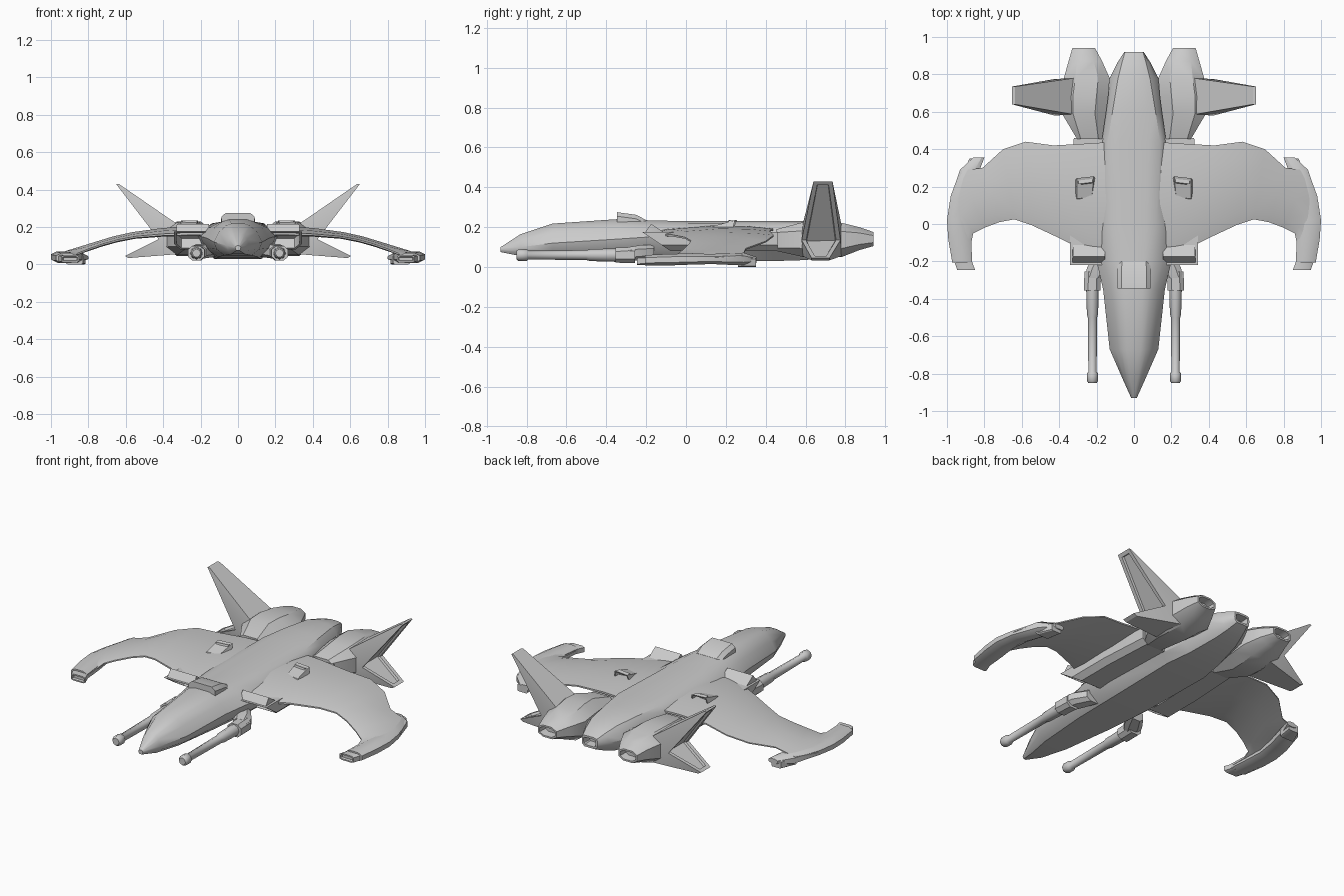
import bpy, bmesh, math

if "Cube" in bpy.data.objects:
    bpy.data.objects.remove(bpy.data.objects["Cube"])


def finish(bm, name, mirror=False, angle=32):
    bmesh.ops.recalc_face_normals(bm, faces=bm.faces[:])
    me = bpy.data.meshes.new(name)
    bm.to_mesh(me)
    bm.free()
    ob = bpy.data.objects.new(name, me)
    bpy.context.collection.objects.link(ob)
    if mirror:
        ob.modifiers.new("mirror", 'MIRROR')
    bpy.ops.object.select_all(action='DESELECT')
    ob.select_set(True)
    bpy.context.view_layer.objects.active = ob
    bpy.ops.object.shade_smooth_by_angle(angle=math.radians(angle))
    return ob


def pocket(bm, faces, rim, depth):
    """Sink a rimmed recess into a group of faces."""
    bmesh.ops.recalc_face_normals(bm, faces=bm.faces[:])
    bmesh.ops.inset_region(bm, faces=faces, thickness=rim, use_even_offset=True)
    bmesh.ops.inset_region(bm, faces=faces, thickness=0.004, depth=-depth)


def loft(name, rings, mirror=False, angle=32, hole_end=None, hole_start=None):
    """Skin a list of equal-length point rings; holes are (rim, depth)."""
    bm = bmesh.new()
    vs = [[bm.verts.new(p) for p in r] for r in rings]
    n = len(vs[0])
    for a, b in zip(vs, vs[1:]):
        for i in range(n):
            j = (i + 1) % n
            bm.faces.new((a[i], a[j], b[j], b[i]))
    start, end = bm.faces.new(vs[0]), bm.faces.new(vs[-1])
    for f, h in ((start, hole_start), (end, hole_end)):
        if h:
            pocket(bm, [f], *h)
    return finish(bm, name, mirror, angle)


def box_ring(y, x0, x1, z0, z1, c=0.25):
    """Chamfered rectangle across the y axis."""
    cx, cz = (x1 - x0) * c, (z1 - z0) * c
    return [(x0 + cx, y, z0), (x1 - cx, y, z0), (x1, y, z0 + cz), (x1, y, z1 - cz),
            (x1 - cx, y, z1), (x0 + cx, y, z1), (x0, y, z1 - cz), (x0, y, z0 + cz)]


def hull_ring(y, wt, wm, wb, zt, zm, zb):
    """Fuselage section: crown, shoulder, widest line, keel."""
    h = zt - zm
    half = [(wt * .55, zt), (wt, zt - h * .12), ((wt + wm) / 2 + wm * .03, zm + h * .55),
            (wm, zm), (wm * .6 + wb * .4, zm * .45 + zb * .55), (wb * .8, zb)]
    return [(x, y, z) for x, z in half] + [(-x, y, z) for x, z in reversed(half)]


# fuselage
loft("fuselage", [hull_ring(*s) for s in (
    (-.93, .008, .015, .01, .10, .09, .075),
    (-.83, .035, .06, .045, .165, .10, .055),
    (-.67, .065, .13, .09, .218, .12, .048),
    (-.35, .085, .165, .13, .24, .14, .04),
    (-.20, .10, .20, .14, .235, .15, .035),
    (0, .12, .215, .15, .23, .15, .03),
    (.44, .14, .178, .16, .23, .14, .03),
    (.60, .115, .155, .13, .23, .14, .035),
    (.78, .085, .13, .09, .222, .14, .06),
    (.86, .065, .09, .065, .20, .14, .085),
    (.92, .048, .052, .045, .178, .14, .11))], hole_end=(.012, .05))

# raised lip behind the cockpit
loft("cockpit_lip", [
    [(-w, y, .215), (w, y, .215), (w, y, z - .02), (w * .75, y, z),
     (-w * .75, y, z), (-w, y, z - .02)]
    for y, w, z in ((-.345, .088, .275), (-.25, .09, .262), (-.20, .085, .236))])

# drooping, forward-swept wings: leading edge, trailing edge, thickness
stations = [
    ((.10, -.23, .16), (.10, .44, .19), .035),
    ((.22, -.165, .165), (.25, .43, .19), .03),
    ((.40, -.075, .16), (.43, .42, .178), .024),
    ((.55, -.005, .147), (.58, .44, .158), .02),
    ((.64, .025, .13), (.70, .40, .128), .02),
    ((.72, .01, .108), (.81, .30, .092), .02),
    ((.80, -.02, .08), (.93, .285, .058), .02),
    ((.86, -.05, .056), (.98, .15, .046), .02),
    ((.87, -.10, .042), (.998, 0, .04), .02),
    ((.865, -.20, .038), (.972, -.20, .04), .02)]
profile = [(0, .15), (.15, .7), (.5, 1), (.8, .65), (1, .1), (1, -.25), (.6, -.7), (.15, -.6), (0, -.25)]
loft("wing", [
    [tuple(a[i] + (b[i] - a[i]) * u + (v * t if i == 2 else 0) for i in range(3))
     for u, v in profile] for a, b, t in stations], mirror=True, angle=40)

# wing tip pods and their front blocks
loft("wing_tip_pod", [box_ring(*s) for s in (
    (-.205, .865, .972, .008, .06), (-.08, .875, .993, .008, .066),
    (.02, .885, 1.0, .012, .068), (.13, .87, .983, .015, .066),
    (.29, .825, .93, .008, .072), (.355, .80, .86, .022, .05))], mirror=True)
loft("wing_tip_block", [box_ring(-.19, .87, .965, .012, .052, .15),
                        box_ring(-.245, .85, .945, .01, .05, .15)],
     mirror=True, hole_end=(.008, .012))
loft("wing_tip_keel", [box_ring(.26, .83, .92, 0, .05, .1),
                       box_ring(.35, .815, .88, 0, .045, .1)], mirror=True)

# under-wing intakes with raked mouths
intake = [(.14, .175), (.342, .175), (.342, .11), (.31, .08), (.14, .08)]
loft("intake", [[(x, -.22 + (.175 - z) * 1.5, z) for x, z in intake],
                [(x, .15, z) for x, z in intake],
                [(.14 + (x - .14) * .9, .46, z) for x, z in intake]],
     mirror=True, hole_start=(.012, .06))

# vents on top of the wings
loft("wing_vent", [
    [(x0 - .01, y, .185), (x1 + .01, y, .185), (x1, y + .01, z), (x0, y + .02, z)]
    for y, x0, x1, z in ((.125, .225, .305, .205), (.235, .215, .305, .235))],
    mirror=True, hole_end=(.006, .03))

# engine nacelles
loft("engine_nacelle", [box_ring(*s) for s in (
    (.455, .17, .305, .08, .19, .15), (.59, .15, .385, .05, .226),
    (.68, .138, .39, .045, .23), (.78, .13, .375, .05, .222),
    (.87, .17, .35, .085, .20), (.94, .208, .33, .105, .176))],
    mirror=True, hole_end=(.01, .05), hole_start=(.015, .02))

# V-shaped tail fins, with a recess in the outer faces
bm = bmesh.new()
pts = {"tip": (.652, .43, .64, .735), "fold": (.425, .135, .58, .775),
       "low": (.605, .045, .63, .72), "low_in": (.585, .034, .63, .72),
       "root_low": (.32, .055, .585, .78), "root_top": (.32, .212, .585, .78),
       "tip_in": (.637, .43, .64, .735)}
F = {k: bm.verts.new((x, y0, z)) for k, (x, z, y0, y1) in pts.items()}
B = {k: bm.verts.new((x, y1, z)) for k, (x, z, y0, y1) in pts.items()}
keys = list(pts)
skin = [bm.faces.new((F[a], F[b], B[b], B[a])) for a, b in zip(keys, keys[1:] + keys[:1])]
for side in (F, B):
    for names in (("tip_in", "tip", "fold", "root_top"), ("root_top", "fold", "root_low"),
                  ("fold", "low", "low_in", "root_low")):
        bm.faces.new([side[k] for k in names])
pocket(bm, skin[:2], .022, .014)
finish(bm, "tail_fin", True)

# cannons: elbow mount, housing, barrel, muzzle
loft("cannon_mount", [box_ring(-.29, .17, .265, .03, .10), box_ring(-.23, .13, .25, .035, .11),
                      box_ring(-.16, .10, .20, .04, .11)], mirror=True)
loft("cannon_housing", [box_ring(-.355, .18, .268, .022, .098),
                        box_ring(-.255, .175, .265, .02, .10)], mirror=True)


def tube(name, x, z, stops):
    loft(name, [[(x + r * math.cos(a * math.pi / 4), y, z + r * math.sin(a * math.pi / 4))
                 for a in range(8)] for y, r in stops], mirror=True, angle=50)


tube("cannon_barrel", .222, .06,
     ((-.34, .034), (-.48, .03), (-.50, .025), (-.79, .022), (-.80, .03), (-.84, .03), (-.85, .022)))
